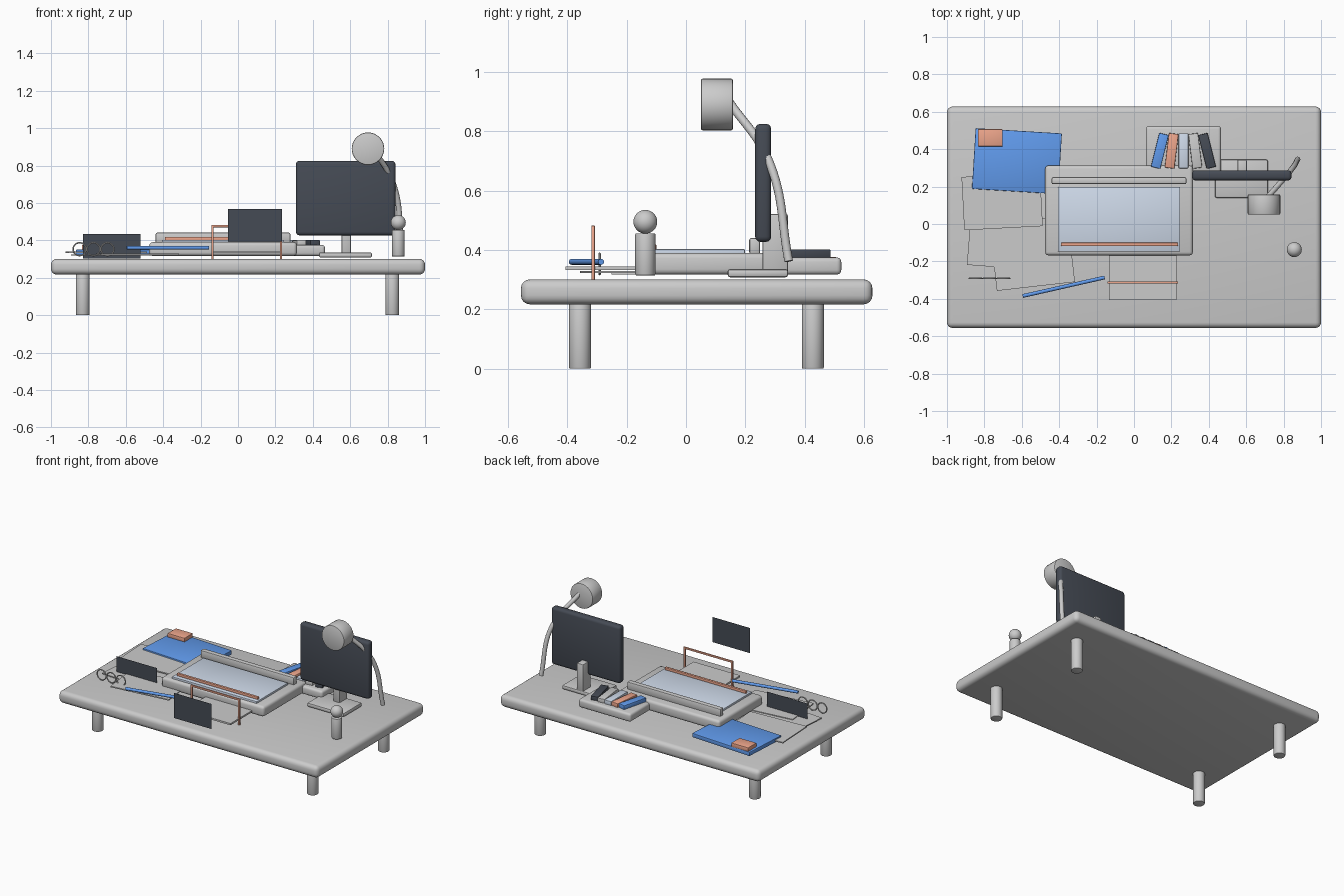
import bpy
from math import radians, pi, hypot, atan2

if "Cube" in bpy.data.objects:
    bpy.data.objects.remove(bpy.data.objects["Cube"])


def material(name, rgb):
    m = bpy.data.materials.new(name)
    m.diffuse_color = (*rgb, 1)
    m.use_nodes = True
    m.node_tree.nodes["Principled BSDF"].inputs["Base Color"].default_value = m.diffuse_color
    return m


BLUE = material("blue", (0.12, 0.33, 0.85))
CORAL = material("coral", (0.85, 0.38, 0.26))
PALE = material("pale_blue", (0.62, 0.70, 0.82))
DARK = material("charcoal", (0.06, 0.07, 0.09))


def finish(name, mat=None, bevel=0, segments=3):
    """Name, colour, bevel and shade the active object."""
    ob = bpy.context.object
    ob.name = name
    if mat:
        ob.data.materials.append(mat)
    if bevel:
        bpy.ops.object.transform_apply(location=False, rotation=False, scale=True)
        mod = ob.modifiers.new("bevel", 'BEVEL')
        mod.width, mod.segments = bevel, segments
        mod.limit_method = 'ANGLE'
        bpy.ops.object.modifier_apply(modifier=mod.name)
    bpy.ops.object.shade_smooth_by_angle(angle=radians(35))
    return ob


def box(name, xs, ys, zs, mat=None, bevel=0.004, rot=0, segments=2):
    """Box given by its (min, max) on each axis, turned about z."""
    loc = [(a + b) / 2 for a, b in (xs, ys, zs)]
    bpy.ops.mesh.primitive_cube_add(size=1, location=loc, rotation=(0, 0, radians(rot)))
    bpy.context.object.scale = [b - a for a, b in (xs, ys, zs)]
    return finish(name, mat, bevel, segments)


def slab(name, x, y, w, d, zs, rot, mat=None, bevel=0.0):
    """Turned flat piece given by its centre and size."""
    return box(name, (x - w / 2, x + w / 2), (y - d / 2, y + d / 2), zs, mat, bevel, rot)


def cylinder(name, loc, r, depth, rot=(0, 0, 0), mat=None, bevel=0.0, verts=32):
    bpy.ops.mesh.primitive_cylinder_add(vertices=verts, radius=r, depth=depth,
                                        location=loc, rotation=rot)
    return finish(name, mat, bevel, 2)


def tube(name, points, r, mat=None, smooth=False):
    """Round tube along a few points."""
    cu = bpy.data.curves.new(name, 'CURVE')
    cu.dimensions = '3D'
    cu.bevel_depth, cu.bevel_resolution, cu.use_fill_caps = r, 4, True
    sp = cu.splines.new('BEZIER')
    sp.bezier_points.add(len(points) - 1)
    for bp, p in zip(sp.bezier_points, points):
        bp.co = p
        bp.handle_left_type = bp.handle_right_type = 'AUTO' if smooth else 'VECTOR'
    ob = bpy.data.objects.new(name, cu)
    bpy.context.collection.objects.link(ob)
    if mat:
        cu.materials.append(mat)
    return ob


# Desk
box("desk_top", (-1, 1), (-0.556, 0.628), (0.217, 0.301), None, 0.03, 0, 4)
for x in (-0.83, 0.825):
    for y in (-0.357, 0.427):
        cylinder("desk_leg", (x, y, 0.112), 0.037, 0.224, bevel=0.005)

# Drawing tablet with screen, rear rail and front strip
box("tablet_body", (-0.475, 0.315), (-0.168, 0.313), (0.317, 0.39), None, 0.018, 0, 3)
box("tablet_screen", (-0.406, 0.247), (-0.147, 0.198), (0.38, 0.403), PALE, 0.003)
box("tablet_rail", (-0.44, 0.28), (0.213, 0.25), (0.385, 0.441), None, 0.008)
box("tablet_strip", (-0.39, 0.235), (-0.118, -0.1), (0.4, 0.419), CORAL, 0.003)

# Swatch tray with fanned slabs
box("swatch_tray", (0.063, 0.465), (0.26, 0.523), (0.317, 0.375), None, 0.015, 0, 3)
for i, mat in enumerate((BLUE, CORAL, PALE, None, DARK)):
    slab("swatch", 0.138 + 0.0632 * i, 0.391, 0.052, 0.186, (0.37, 0.402),
         -14 + 7 * i, mat, 0.004)

# Monitor
box("monitor_screen", (0.31, 0.842), (0.233, 0.287), (0.427, 0.825), DARK, 0.018, 0, 3)
box("monitor_neck", (0.553, 0.603), (0.257, 0.343), (0.325, 0.521), None, 0.006)
box("monitor_base", (0.433, 0.716), (0.14, 0.344), (0.308, 0.336), None, 0.009)

# Lamp
cylinder("lamp_head", (0.695, 0.104, 0.89), 0.087, 0.108, (pi / 2, 0, 0), bevel=0.006)
tube("lamp_arm", [(0.875, 0.346, 0.362), (0.835, 0.283, 0.69), (0.71, 0.138, 0.91)],
     0.0145, None, True)

# Small figure: post with ball
cylinder("figure_post", (0.857, -0.137, 0.385), 0.034, 0.142, bevel=0.004)
bpy.ops.mesh.primitive_uv_sphere_add(segments=32, ring_count=16, radius=0.04,
                                     location=(0.857, -0.137, 0.495))
finish("figure_ball")

# Notebook with sticky note
slab("notebook", -0.626, 0.336, 0.462, 0.325, (0.322, 0.35), -3.5, BLUE, 0.004)
box("sticky_note", (-0.834, -0.703), (0.415, 0.507), (0.348, 0.376), CORAL, 0.003)

# Loose sheets
slab("sheet_rear", -0.705, 0.12, 0.42, 0.285, (0.332, 0.34), 3)
slab("sheet_under", -0.673, -0.095, 0.42, 0.28, (0.318, 0.325), -4.5)
slab("sheet_front", -0.54, -0.197, 0.42, 0.275, (0.322, 0.33), 6.5)
box("sheet_centre", (-0.133, 0.226), (-0.406, -0.15), (0.332, 0.344), None, 0)

# Pen
a, b = (-0.595, -0.385), (-0.157, -0.286)
cylinder("pen", ((a[0] + b[0]) / 2, (a[1] + b[1]) / 2, 0.36), 0.01,
         hypot(b[0] - a[0], b[1] - a[1]),
         (0, pi / 2, atan2(b[1] - a[1], b[0] - a[0])), BLUE, verts=16)

# Thin wire frame standing in front of the tablet
for x in (-0.137, 0.23):
    box("wire_post", (x - 0.006, x + 0.006), (-0.319, -0.307), (0.3, 0.482), CORAL, 0.002)
box("wire_bar", (-0.143, 0.236), (-0.319, -0.307), (0.47, 0.482), CORAL, 0.002)

# Row of rings
for i in range(3):
    bpy.ops.mesh.primitive_torus_add(major_radius=0.0345, minor_radius=0.004,
                                     major_segments=32, minor_segments=8,
                                     location=(-0.847 + 0.0745 * i, -0.291, 0.353),
                                     rotation=(pi / 2, 0, 0))
    finish("ring")

# Upright flat cards
for (x0, x1), y, (z0, z1) in (((-0.83, -0.52), -0.15, (0.302, 0.433)),
                              ((-0.053, 0.235), -0.628, (0.393, 0.568))):
    bpy.ops.mesh.primitive_plane_add(size=1, rotation=(pi / 2, 0, 0),
                                     location=((x0 + x1) / 2, y, (z0 + z1) / 2))
    bpy.context.object.scale = (x1 - x0, z1 - z0, 1)
    finish("upright_card", DARK)
